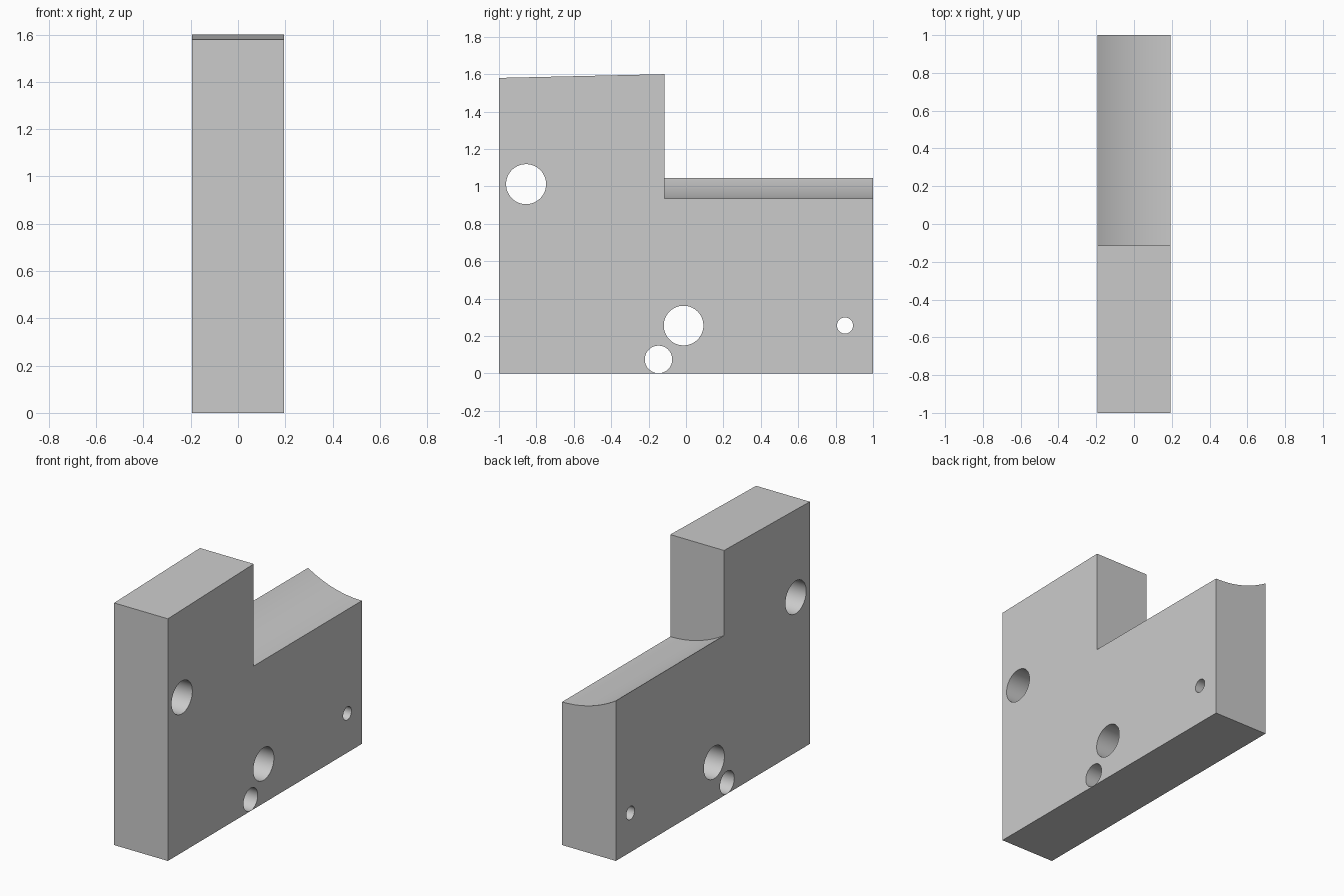
import bpy, bmesh, math
from mathutils import Vector

if "Cube" in bpy.data.objects:
    bpy.data.objects.remove(bpy.data.objects["Cube"])

HALF_W = 0.194      # half thickness along x
STEP_Y = -0.115     # where the tall part ends


def prism(name, points, sweep):
    """Closed solid made by sweeping a planar outline along a vector."""
    bm = bmesh.new()
    face = bm.faces.new([bm.verts.new(p) for p in points])
    out = bmesh.ops.extrude_face_region(bm, geom=[face])
    verts = [g for g in out["geom"] if isinstance(g, bmesh.types.BMVert)]
    bmesh.ops.translate(bm, verts=verts, vec=Vector(sweep))
    bmesh.ops.recalc_face_normals(bm, faces=bm.faces)
    mesh = bpy.data.meshes.new(name)
    bm.to_mesh(mesh)
    bm.free()
    obj = bpy.data.objects.new(name, mesh)
    bpy.context.collection.objects.link(obj)
    return obj


def cut(body, cutter):
    bpy.context.view_layer.objects.active = body
    mod = body.modifiers.new("cut", "BOOLEAN")
    mod.operation = "DIFFERENCE"
    mod.solver = "EXACT"
    mod.object = cutter
    bpy.ops.object.modifier_apply(modifier=mod.name)
    bpy.data.objects.remove(cutter)


# Main plate with its slightly sloping top
slope = (1.6 - 1.58) / (STEP_Y + 1)
outline = [(-1, 0), (1, 0), (1, 1.58 + 2 * slope), (-1, 1.58)]
body = prism("stepped_block", [(-HALF_W, y, z) for y, z in outline],
             (2 * HALF_W, 0, 0))

# Lowered saddle: an arc nearly level at +x, rising towards -x
low, high, run = 0.934, 1.045, 2 * HALF_W
rise = high - low
radius = (run ** 2 + rise ** 2) / (2 * rise)
sweep_angle = math.asin(run / radius)
N = 24
arc = []
for i in range(-2, N + 3):
    a = sweep_angle * i / N
    arc.append((HALF_W - radius * math.sin(a), STEP_Y,
                low + radius * (1 - math.cos(a))))
arc += [(arc[-1][0], STEP_Y, 2), (arc[0][0], STEP_Y, 2)]
cut(body, prism("saddle_cutter", arc, (0, 1.3, 0)))

# Through holes along x: y, z, radius
holes = [(-0.855, 1.012, 0.107), (-0.013, 0.256, 0.106),
         (-0.147, 0.075, 0.0735), (0.85, 0.256, 0.043)]
for y, z, r in holes:
    ring = [(-0.4, y + r * math.cos(t), z + r * math.sin(t))
            for t in (2 * math.pi * (i + 0.5) / 64 for i in range(64))]
    cut(body, prism("hole_cutter", ring, (0.8, 0, 0)))

# Smooth the curved walls, keep edges crisp
bpy.ops.object.select_all(action="DESELECT")
body.select_set(True)
bpy.context.view_layer.objects.active = body
bpy.ops.object.shade_smooth_by_angle(angle=math.radians(20))
